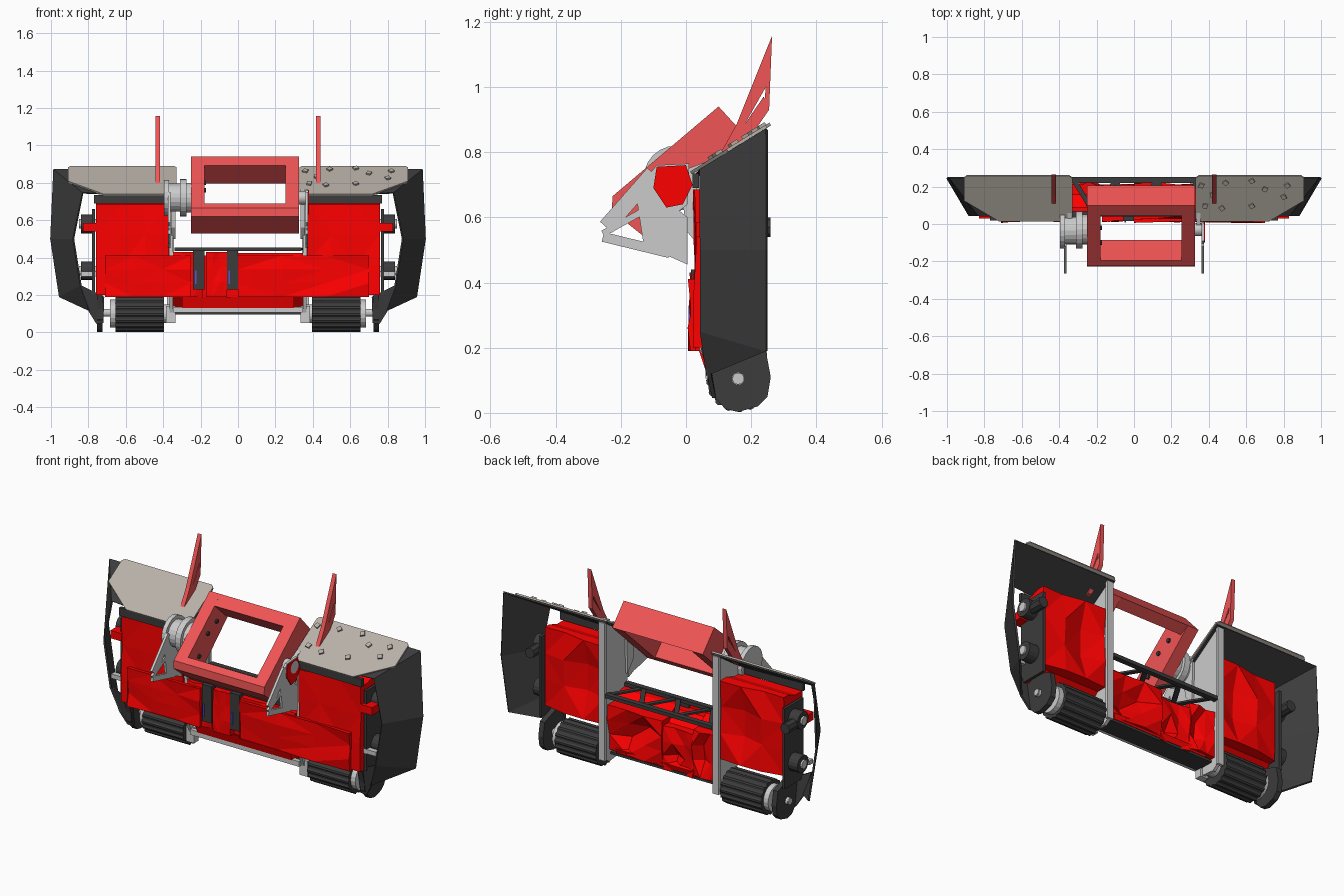
import bpy, bmesh, math, random
from mathutils import Vector as V

if "Cube" in bpy.data.objects:
    bpy.data.objects.remove(bpy.data.objects["Cube"])
random.seed(4)

def material(name, rgb):
    m = bpy.data.materials.new(name)
    m.diffuse_color = (*rgb, 1)
    m.use_nodes = True
    m.node_tree.nodes["Principled BSDF"].inputs["Base Color"].default_value = m.diffuse_color
    return m

RED = material("bright_red", (1.0, 0.0, 0.0))
SALMON = material("soft_red", (0.88, 0.09, 0.09))
DARK = material("charcoal", (0.045, 0.045, 0.047))
TAN = material("warm_grey", (0.48, 0.44, 0.39))
BLUE = material("violet", (0.12, 0.08, 0.7))

def finish(name, bm, mat=None, mirror=False, thick=0):
    bmesh.ops.recalc_face_normals(bm, faces=bm.faces)
    me = bpy.data.meshes.new(name)
    bm.to_mesh(me)
    bm.free()
    ob = bpy.data.objects.new(name, me)
    bpy.context.collection.objects.link(ob)
    if mat:
        me.materials.append(mat)
    if thick:
        s = ob.modifiers.new("thickness", 'SOLIDIFY')
        s.thickness, s.offset = thick, 0
    if mirror:
        ob.modifiers.new("mirror", 'MIRROR')
    return ob

def slab(name, pts, off, mat=None, mirror=False):
    """Polygon of 3D points extruded by a vector."""
    bm = bmesh.new()
    f = bm.faces.new([bm.verts.new(p) for p in pts])
    g = bmesh.ops.extrude_face_region(bm, geom=[f], use_keep_orig=True)
    for v in g["geom"]:
        if isinstance(v, bmesh.types.BMVert):
            v.co += V(off)
    return finish(name, bm, mat, mirror)

def prism(name, yz, x0, x1, mat=None, mirror=False):
    return slab(name, [(x0, y, z) for y, z in yz], (x1 - x0, 0, 0), mat, mirror)

def box(name, x, y, z, mat=None, mirror=False):
    return prism(name, [(y[0], z[0]), (y[1], z[0]), (y[1], z[1]), (y[0], z[1])], x[0], x[1], mat, mirror)

def disc(name, y, z, r, x0, x1, mat=None, mirror=False, n=20, teeth=1.0):
    ring = [(y + r * (teeth if i % 4 > 1 else 1) * math.cos(2 * math.pi * i / n),
             z + r * (teeth if i % 4 > 1 else 1) * math.sin(2 * math.pi * i / n)) for i in range(n)]
    return prism(name, ring, x0, x1, mat, mirror)

def bar(name, a, b, w, x0, x1, mat=None, mirror=False):
    """Flat strip in the yz plane from a to b."""
    a, b = V(a), V(b)
    d = (b - a).normalized() * w / 2
    n = V((-d.y, d.x))
    return prism(name, [a + n, b + n, b - n, a - n], x0, x1, mat, mirror)

def crumpled_box(name, x, y, z, front=0.02, back=0.07, mirror=False, rear_z=None):
    """Box with creased front and back panels; rear_z gives the back its own height range."""
    bm = bmesh.new()
    bmesh.ops.create_cube(bm, size=1)
    bmesh.ops.subdivide_edges(bm, edges=bm.edges[:], cuts=2, use_grid_fill=True)
    for v in bm.verts:
        c = v.co.copy()
        zr = rear_z if rear_z and c.y > 0 else z
        v.co = [lo + (k + 0.5) * (hi - lo) for k, (lo, hi) in zip(c, (x, y, zr))]
        if c.y > 0.4:
            v.co.y -= random.random() * back * (.35 if abs(c.x) > .4 or abs(c.z) > .4 else 1)
        elif c.y < -0.4:
            v.co.y += random.random() * front
    bmesh.ops.triangulate(bm, faces=bm.faces[:])
    return finish(name, bm, RED, mirror)

# Armour shell: slanted top and flank
rear = [(.335, .87), (.985, .87), (1.0, .5), (.953, .19)]
fore = [(.335, .03, .725), (.83, .045, .745), (.88, .045, .5), (.79, .065, .115)]
bm = bmesh.new()
a = [bm.verts.new((x, .248, z)) for x, z in rear]
b = [bm.verts.new(p) for p in fore]
c = bm.verts.new((.84, .045, .25))
bm.faces.new((a[0], a[1], b[1], b[0]))
bm.faces.new((a[1], a[2], b[2], b[1]))
bm.faces.new((a[2], c, b[2]))
bm.faces.new((a[2], a[3], c))
bm.faces.new((a[3], b[3], c))
finish("armour_shell", bm, DARK, True, .01)
box("armour_front_lip", (.37, .77), (.02, .04), (.69, .735), DARK, True)
slab("armour_lower_gusset", [(.715, .06, .19), (.835, .045, .25), (.80, .065, .115), (.757, .08, .045), (.72, .08, .05)],
     (0, .012, 0), DARK, True)

# Top plates with studs on one side
def on_plate(x, t):
    return V((x, .018 + .243 * t, .732 + .15 * t))
normal = V((0, -.525, .85))
outline = [(.33, 0), (.72, 0), (.91, .46), (.91, .95), (.895, 1), (.345, 1), (.33, .95)]
slab("top_plate", [on_plate(*p) for p in outline], normal * .01, TAN, True)
for x, t in [(.36, .8), (.49, .86), (.7, .72), (.82, .8), (.47, .3), (.63, .35), (.38, .35), (.8, .55), (.63, .9), (.42, .6)]:
    p = on_plate(x, t) + normal * .009
    r = [p + V((.018 * math.cos(q + x * 9), .015 * math.sin(q + x * 9), .0093 * math.sin(q + x * 9))) for q in (.3, 1.9, 3.5, 5.0)]
    slab("plate_stud", r, normal * .01, TAN)

# Upright fins with an open slot
for i, f in enumerate([[(.264, 1.157), (.155, .885), (.18, .885), (.245, 1.0)],
                       [(.264, 1.157), (.245, 1.0), (.238, .93), (.255, .93)],
                       [(.155, .885), (.105, .795), (.165, .80), (.255, .93), (.238, .97), (.19, .90), (.18, .885)]]):
    prism("fin_part_%d" % i, f, .416, .44, SALMON, True)

# Tilted lifting frame
A, B, B2, C, D = (.10, .94), (-.225, .665), (-.228, .62), (-.115, .53), (.205, .825)
for x in ((-.25, -.18), (.255, .325)):
    prism("frame_side", [A, B, B2, C, D], x[0], x[1], SALMON)
prism("frame_top_bar", [A, (.045, .893), (.15, .795), D], -.18, .265, SALMON)
prism("frame_bottom_bar", [(-.195, .69), B, B2, C, (-.085, .565)], -.18, .265, SALMON)
for y, z in ((-.02, .76), (.06, .80), (-.1, .66)):
    disc("frame_bolt", y, z, .012, -.19, -.17, DARK, n=8)

# Frame brackets and pivot motor
prism("bracket_web", [(-.09, .76), (.01, .765), (.005, .64), (-.02, .62), (.005, .60), (.005, .455), (-.13, .515), (-.155, .68)],
      .36, .374, None, True)
bar("bracket_upper_arm", (-.245, .57), (-.1, .735), .05, .36, .374, None, True)
bar("bracket_lower_arm", (-.255, .54), (-.05, .49), .03, .36, .374, None, True)
bar("bracket_mid_arm", (-.255, .55), (-.13, .62), .02, .36, .374, None, True)
prism("bracket_red_patch", [(-.09, .755), (0, .76), (.02, .70), (-.01, .64), (-.06, .63), (-.1, .69)], .372, .38, RED, True)
prism("bracket_brace", [(-.02, .74), (.06, .77), (.05, .50), (0, .56)], .335, .355, None, True)
disc("motor_flange", -.035, .72, .095, -.395, -.37)
disc("motor_body", -.035, .72, .075, -.37, -.30)
disc("motor_drum", -.03, .72, .10, -.31, -.275, n=24)
disc("motor_cap", -.03, .72, .08, -.275, -.25)
disc("pivot_pin", -.03, .72, .035, .325, .38)

# Bulkheads dividing centre and side bays
prism("bulkhead", [(.03, .74), (.24, .86), (.245, .08), (.2, .05), (.1, .06), (.04, .2)], .348, .366, None, True)
box("bulkhead_flange", (.342, .38), (.23, .248), (.07, .86), None, True)
box("bulkhead_foot", (.335, .385), (.08, .12), (.05, .14), None, True)

# Creased red body panels
crumpled_box("side_body", (.368, .758), (.02, .225), (.20, .685), .015, .10, True, rear_z=(.26, .71))
crumpled_box("centre_body_left", (-.348, -.19), (.02, .225), (.19, .43), .02, .07, rear_z=(.12, .38))
crumpled_box("centre_body_mid", (-.19, 0), (.04, .215), (.19, .41), .01, .06, rear_z=(.10, .35))
crumpled_box("centre_body_right", (0, .348), (.02, .225), (.19, .425), .02, .08, rear_z=(.12, .38))
crumpled_box("front_skirt_left", (-.71, -.25), (.005, .03), (.19, .41), .018, 0)
crumpled_box("front_skirt_right", (.0, .70), (.005, .03), (.19, .41), .018, 0)
crumpled_box("front_skirt_mid", (-.17, -.06), (.01, .05), (.19, .43), .01, 0)
prism("belly_panel", [(.04, .19), (.06, .13), (.2, .11), (.21, .14)], -.3, .3, RED)
box("belly_bar", (-.345, .345), (.06, .085), (.105, .135))
box("belly_floor", (-.34, .34), (.09, .2), (.095, .108), DARK)
for x in (-.21, -.03):
    box("centre_slot_housing", (x - .03, x + .03), (.015, .06), (.23, .44), DARK)
    box("centre_slot_light", (x - .02, x - .012), (.008, .02), (.26, .33), BLUE)

# Dark truss deck between the bays
box("deck_front_rail", (-.34, .34), (.04, .07), (.435, .455), DARK)
box("deck_rear_rail", (-.34, .34), (.22, .25), (.435, .455), DARK)
for i in range(6):
    x0, y0, y1 = -.33 + i * .11, *((.06, .225) if i % 2 else (.225, .06))
    slab("deck_brace", [(x0, y0, .44), (x0 + .03, y0, .44), (x0 + .13, y1, .44), (x0 + .1, y1, .44)], (0, 0, .01), DARK)

# Ribbed drive rollers with hubs and end plates
disc("drive_roller", .16, .1, .098, .395, .655, DARK, True, 64, .93)
disc("roller_inner_hub", .16, .1, .05, .36, .40, None, True)
disc("roller_outer_wheel", .16, .1, .075, .655, .685, None, True)
disc("roller_axle", .16, .105, .02, .685, .77, None, True)
prism("roller_end_plate", [(.065, .125), (.07, .07), (.12, .012), (.16, .003), (.22, .02), (.25, .05),
      (.26, .11), (.245, .19), (.16, .22), (.05, .26), (.045, .2)], .725, .755, DARK, True)
disc("axle_cap", .16, .105, .018, .755, .775, None, True, 12)

# Side bay machinery between body and armour
for z in (.33, .58):
    disc("side_pulley", .14, z, .05, .77, .84, DARK, True, 16)
    disc("side_pulley_hub", .14, z, .025, .75, .85, None, True, 12)
box("side_post", (.765, .78), (.05, .22), (.2, .66), DARK, True)
box("side_red_block", (.76, .83), (.03, .1), (.54, .585), RED, True)
box("side_link", (.76, .84), (.05, .08), (.30, .325), None, True)
slab("rear_knob", [(.81 + .03 * math.cos(q * math.pi / 4), .17, .57 + .03 * math.sin(q * math.pi / 4))
     for q in range(8)], (0, .09, 0), DARK, True)
